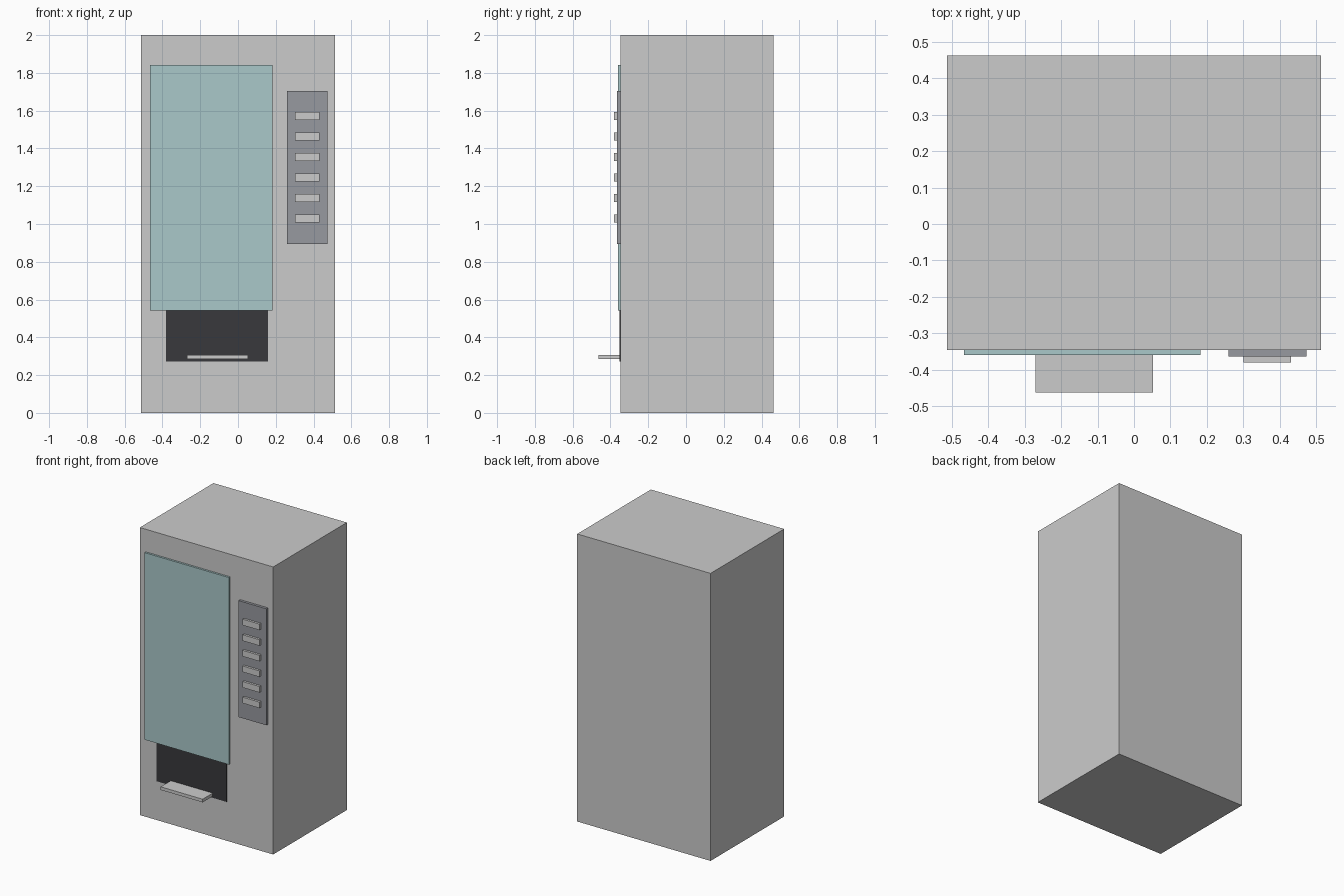
import bpy
import bmesh

if "Cube" in bpy.data.objects:
    bpy.data.objects.remove(bpy.data.objects["Cube"])


def material(name, rgb):
    mat = bpy.data.materials.new(name)
    mat.diffuse_color = (*rgb, 1.0)
    mat.use_nodes = True
    mat.node_tree.nodes["Principled BSDF"].inputs["Base Color"].default_value = mat.diffuse_color
    return mat


def box(name, x, y, z, mat=None):
    """Box spanning the (min, max) pairs x, y and z."""
    bm = bmesh.new()
    bmesh.ops.create_cube(bm, size=1.0)
    for v in bm.verts:
        v.co = [lo + (c + 0.5) * (hi - lo) for c, (lo, hi) in zip(v.co, (x, y, z))]
    mesh = bpy.data.meshes.new(name)
    bm.to_mesh(mesh)
    bm.free()
    obj = bpy.data.objects.new(name, mesh)
    bpy.context.collection.objects.link(obj)
    if mat:
        mesh.materials.append(mat)
    return obj


teal = material("window_teal", (0.40, 0.58, 0.59))
slate = material("panel_slate", (0.31, 0.32, 0.35))
black = material("opening_black", (0.04, 0.04, 0.045))

FRONT = -0.346   # front face of the cabinet

# Cabinet body
box("cabinet", (-0.513, 0.513), (FRONT, 0.463), (0.0, 2.0))

# Display window
box("display_window", (-0.467, 0.182), (-0.360, FRONT), (0.542, 1.843), teal)

# Selection panel with a column of buttons
box("selection_panel", (0.259, 0.474), (-0.364, FRONT), (0.895, 1.705), slate)
for i in range(6):
    zc = 1.030 + i * 0.1085
    box(f"button_{i + 1}", (0.301, 0.431), (-0.380, -0.362), (zc - 0.021, zc + 0.021))

# Dispensing opening and its tray lip
box("dispensing_opening", (-0.380, 0.158), (-0.352, FRONT), (0.273, 0.543), black)
box("tray_lip", (-0.271, 0.052), (-0.463, FRONT), (0.284, 0.306))
